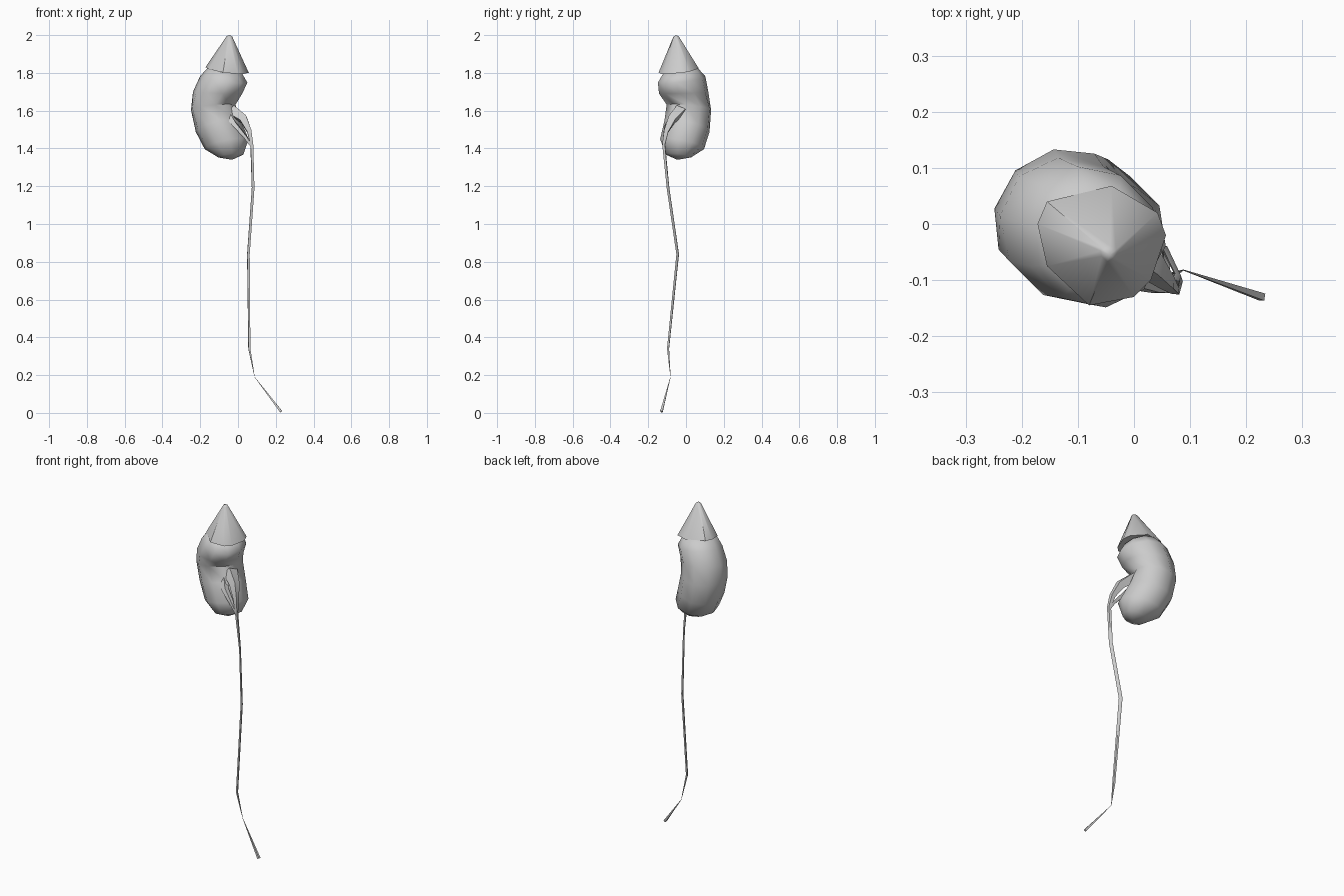
import bpy, bmesh, math
from mathutils import Vector

if "Cube" in bpy.data.objects:
    bpy.data.objects.remove(bpy.data.objects["Cube"])

S = math.sqrt(0.5)
U = Vector((S, -S, 0))   # direction the bean curls towards
V = Vector((S, S, 0))    # sideways direction
Z = Vector((0, 0, 1))


def finish(name, bm, angle):
    bmesh.ops.recalc_face_normals(bm, faces=bm.faces)
    me = bpy.data.meshes.new(name)
    bm.to_mesh(me)
    bm.free()
    ob = bpy.data.objects.new(name, me)
    bpy.context.collection.objects.link(ob)
    bpy.ops.object.select_all(action='DESELECT')
    ob.select_set(True)
    bpy.context.view_layer.objects.active = ob
    bpy.ops.object.shade_smooth_by_angle(angle=math.radians(angle))
    return ob


def loft(name, rings, start=None, end=None, angle=50):
    """Skin closed rings, capping with a flat face or a fan to a tip point."""
    bm = bmesh.new()
    vr = [[bm.verts.new(p) for p in r] for r in rings]
    n = len(vr[0])
    for a, b in zip(vr, vr[1:]):
        for i in range(n):
            j = (i + 1) % n
            bm.faces.new((a[i], a[j], b[j], b[i]))
    for ring, tip in ((vr[0], start), (vr[-1], end)):
        if tip is None:
            bm.faces.new(ring)
        else:
            t = bm.verts.new(tip)
            for i in range(n):
                bm.faces.new((ring[i], ring[(i + 1) % n], t))
    return finish(name, bm, angle)


def strand(name, path, sides=4):
    """Tapered flat tube; path rows are x, y, z, half width, half thickness."""
    pts = [Vector(p[:3]) for p in path]
    rings = []
    for k, p in enumerate(pts):
        t = (pts[min(k + 1, len(pts) - 1)] - pts[max(k - 1, 0)]).normalized()
        a = (U - t * U.dot(t)).normalized()
        b = t.cross(a)
        w, h = path[k][3:]
        rings.append([p + a * w * math.cos(2 * math.pi * i / sides)
                      + b * h * math.sin(2 * math.pi * i / sides) for i in range(sides)])
    return loft(name, rings, angle=60)


# Bean body: inner (u, z), outer (u, z), sideways centre, half width
sections = [
    (0.065, 1.79, -0.12, 1.83, -0.07, 0.095),
    (0.095, 1.745, -0.17, 1.785, -0.07, 0.12),
    (0.07, 1.69, -0.205, 1.70, -0.085, 0.125),
    (0.01, 1.635, -0.217, 1.60, -0.082, 0.127),
    (0.04, 1.555, -0.195, 1.48, -0.07, 0.125),
    (0.09, 1.455, -0.145, 1.39, -0.057, 0.118),
    (0.065, 1.375, -0.06, 1.35, -0.055, 0.075),
]
N = 10
rings = []
for ui, zi, uo, zo, vc, rv in sections:
    inner, outer = U * ui + Z * zi, U * uo + Z * zo
    mid, half = (inner + outer) / 2 + V * vc, (inner - outer) / 2
    rings.append([mid + half * math.cos(2 * math.pi * i / N)
                  + V * rv * math.sin(2 * math.pi * i / N) for i in range(N)])
loft("bean_body", rings, start=U * -0.02 + V * -0.07 + Z * 1.84,
     end=U * 0.01 + V * -0.055 + Z * 1.34, angle=60)

# Pointed cap: tilted irregular rim, small blunt ring, tip
rim_xy = [(-0.155, 0.04), (-0.04, 0.068), (0.042, 0.02), (0.057, -0.02), (0.03, -0.1),
          (0, -0.13), (-0.08, -0.145), (-0.155, -0.075), (-0.172, 0)]
rim = [Vector((x, y, 1.812 - 0.17 * (Vector((x, y, 0)).dot(U) + 0.012))) for x, y in rim_xy]
tip = Vector((-0.043, -0.055, 2.0))
blunt = [tip.lerp(p, 0.13) + Z * 0.017 for p in rim]
loft("pointed_cap", [rim, blunt], start=(-0.057, -0.04, 1.82), end=tip, angle=40)

# Stem growing out of the hollow and trailing down as a thin tail
strand("stem_tail", [
    (-0.03, -0.03, 1.60, 0.035, 0.04),
    (0.03, -0.075, 1.555, 0.028, 0.028),
    (0.06, -0.105, 1.49, 0.017, 0.016),
    (0.073, -0.118, 1.42, 0.011, 0.009),
    (0.08, -0.095, 1.19, 0.010, 0.005),
    (0.055, -0.044, 0.84, 0.010, 0.006),
    (0.06, -0.095, 0.34, 0.008, 0.006),
    (0.088, -0.082, 0.19, 0.001, 0.001),
    (0.228, -0.13, 0.007, 0.009, 0.009),
])

# Second root joining the stem lower down
strand("side_root", [
    (-0.065, -0.05, 1.58, 0.03, 0.025),
    (-0.015, -0.10, 1.525, 0.012, 0.02),
    (0.04, -0.115, 1.46, 0.009, 0.012),
    (0.072, -0.118, 1.41, 0.008, 0.007),
])
